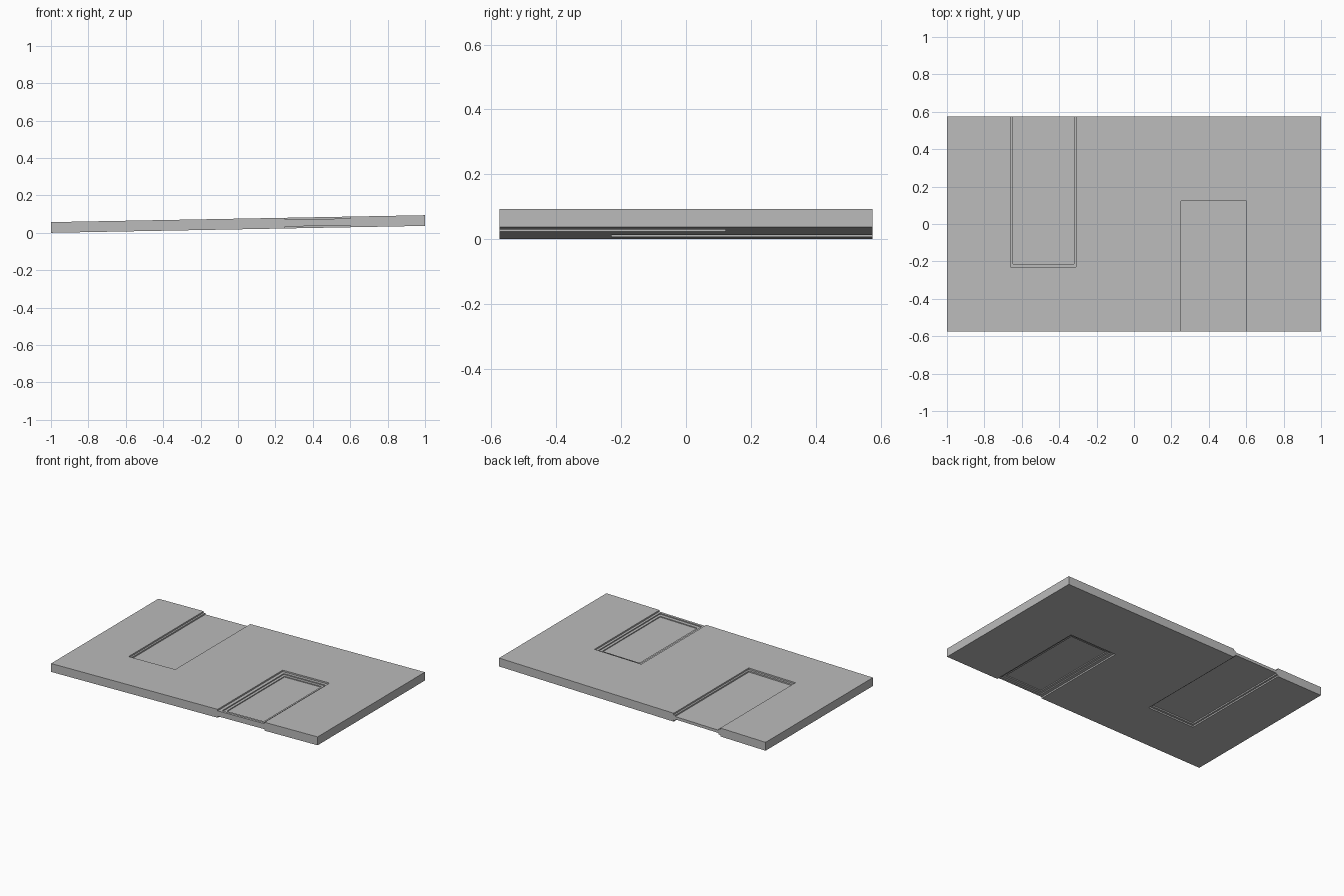
import bpy
from mathutils import Matrix

if "Cube" in bpy.data.objects:
    bpy.data.objects.remove(bpy.data.objects["Cube"])

T = 0.057        # slab thickness
SLOPE = 0.0185   # slab rises gently towards +x
Y = 0.575        # half depth
OUT = Y + 0.1    # cutter overshoot past an open edge


def box(name, x0, x1, y0, y1, z0, z1):
    bpy.ops.mesh.primitive_cube_add(size=1)
    ob = bpy.context.object
    ob.name = name
    ob.data.transform(
        Matrix.Translation(((x0 + x1) / 2, (y0 + y1) / 2, (z0 + z1) / 2))
        @ Matrix.Diagonal((x1 - x0, y1 - y0, z1 - z0, 1)))
    return ob


grey = bpy.data.materials.new("plain_grey")
grey.diffuse_color = (0.5, 0.5, 0.5, 1)
grey.use_nodes = True
grey.node_tree.nodes["Principled BSDF"].inputs["Base Color"].default_value = grey.diffuse_color

# Main slab, flat for now, centred on z = 0
slab = box("wall_slab", -1, 1, -Y, Y, -T / 2, T / 2)
slab.data.materials.append(grey)

# Stepped door recesses: x0, x1, y0, y1, depth from each face
recesses = [
    # back door, open to the back edge
    (-0.66, -0.31, -0.23, OUT, 0.010),
    (-0.648, -0.322, -0.215, OUT, 0.019),
    # front door, open to the front edge, with two sunk panels
    (0.25, 0.602, -OUT, 0.122, 0.010),
    (0.272, 0.586, -0.558, 0.102, 0.017),
    (0.29, 0.568, -0.535, 0.084, 0.023),
]

# Cut every recess into the top and, mirrored, into the underside
cutters = []
for x0, x1, y0, y1, d in recesses:
    for side in (1, -1):
        za, zb = sorted((side * (T / 2 - d), side * 0.2))
        c = box("recess_cutter", x0, x1, y0, y1, za, zb)
        c.hide_render = True
        cutters.append(c)
        m = slab.modifiers.new("recess", 'BOOLEAN')
        m.operation = 'DIFFERENCE'
        m.solver = 'EXACT'
        m.object = c

bpy.context.view_layer.update()
dg = bpy.context.evaluated_depsgraph_get()
mesh = bpy.data.meshes.new_from_object(slab.evaluated_get(dg))
slab.modifiers.clear()
slab.data = mesh
for c in cutters:
    bpy.data.objects.remove(c)

# Single material on the whole slab
mesh.materials.clear()
mesh.materials.append(grey)
for p in mesh.polygons:
    p.material_index = 0

# Tilt the slab and stand it on z = 0
for v in mesh.vertices:
    v.co.z += T / 2 + SLOPE * (v.co.x + 1)
mesh.update()
